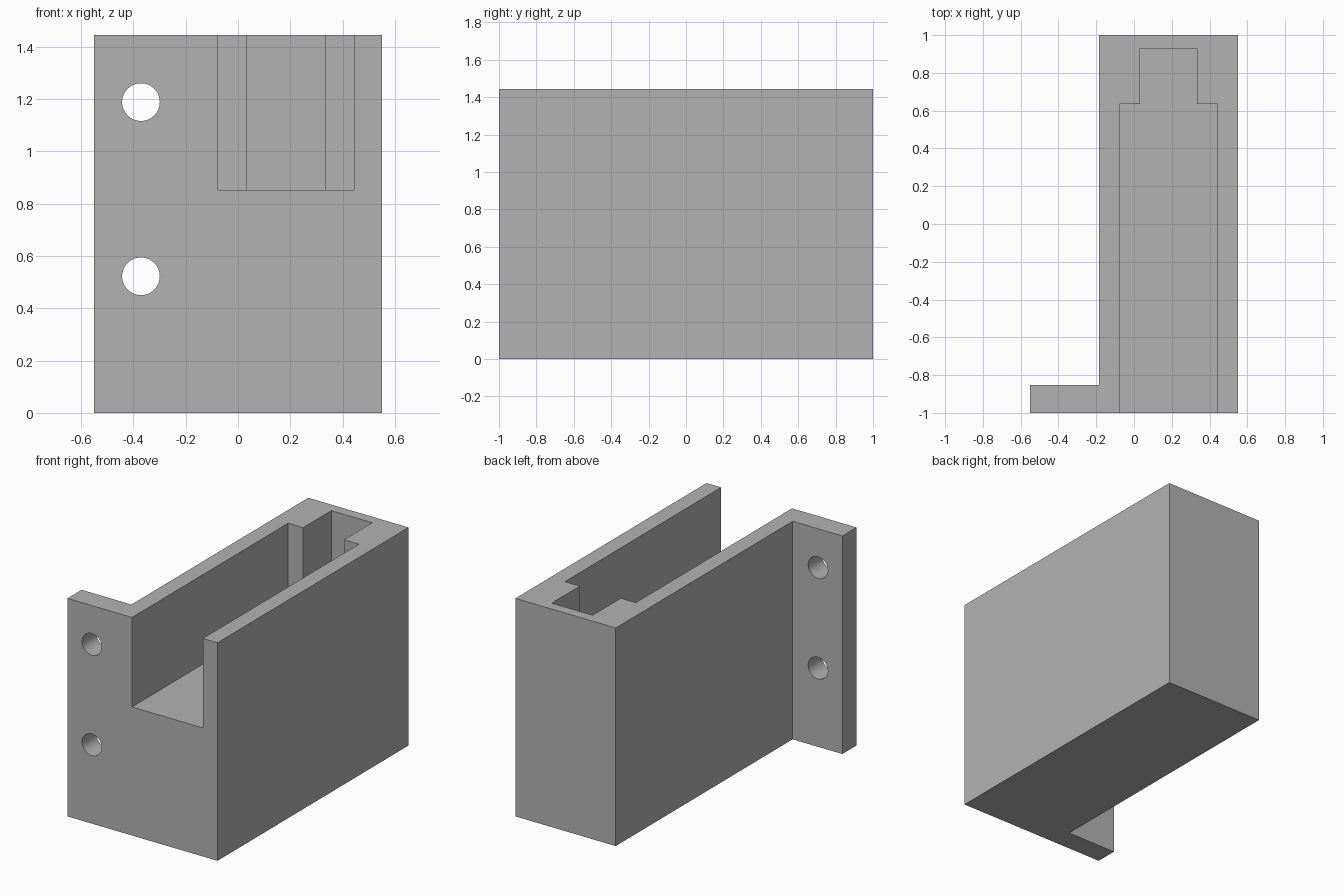
import bpy
import bmesh
import math

cube = bpy.data.objects.get("Cube")
if cube:
    bpy.data.objects.remove(cube, do_unlink=True)

grey = bpy.data.materials.new("plain grey")
grey.use_nodes = True
colour = (0.45, 0.45, 0.45, 1)
grey.diffuse_color = colour
grey.node_tree.nodes["Principled BSDF"].inputs["Base Color"].default_value = colour


def extrude_profile(name, outline, bottom, top):
    """Raise a plan outline into a solid between two heights."""
    bm = bmesh.new()
    base = bm.faces.new([bm.verts.new((x, y, bottom)) for x, y in outline])
    result = bmesh.ops.extrude_face_region(bm, geom=[base])
    verts = [g for g in result["geom"] if isinstance(g, bmesh.types.BMVert)]
    bmesh.ops.translate(bm, verts=verts, vec=(0, 0, top - bottom))
    bmesh.ops.recalc_face_normals(bm, faces=bm.faces)
    mesh = bpy.data.meshes.new(name)
    bm.to_mesh(mesh)
    bm.free()
    mesh.materials.append(grey)
    obj = bpy.data.objects.new(name, mesh)
    bpy.context.collection.objects.link(obj)
    return obj


def cut(target, cutter):
    mod = target.modifiers.new(cutter.name, "BOOLEAN")
    mod.operation = "DIFFERENCE"
    mod.solver = "EXACT"
    mod.object = cutter
    bpy.context.view_layer.objects.active = target
    bpy.ops.object.modifier_apply(modifier=mod.name)
    bpy.data.objects.remove(cutter, do_unlink=True)


# Block with a mounting flange on its right front edge
height = 1.445
left, right, flange_edge = 0.55, -0.185, -0.55
body = extrude_profile("bracket_body", [
    (flange_edge, -1), (left, -1), (left, 1),
    (right, 1), (right, -0.852), (flange_edge, -0.852)], 0, height)

# Open channel with a narrower pocket at the back
mid, wide, narrow = 0.183, 0.26, 0.15
channel = extrude_profile("channel_cutter", [
    (mid - wide, -1.1), (mid + wide, -1.1), (mid + wide, 0.635),
    (mid + narrow, 0.635), (mid + narrow, 0.93), (mid - narrow, 0.93),
    (mid - narrow, 0.635), (mid - wide, 0.635)], 0.852, height + 0.1)
cut(body, channel)

# Two screw holes through the flange
for z in (0.522, 1.188):
    bpy.ops.mesh.primitive_cylinder_add(
        vertices=48, radius=0.072, depth=0.4,
        location=(-0.371, -0.92, z), rotation=(math.pi / 2, 0, 0))
    hole = bpy.context.object
    hole.name = "screw_hole_cutter"
    hole.data.materials.append(grey)
    cut(body, hole)

# Smooth hole walls, sharp block edges
bpy.ops.object.select_all(action="DESELECT")
body.select_set(True)
bpy.context.view_layer.objects.active = body
bpy.ops.object.shade_smooth_by_angle(angle=math.radians(30))
